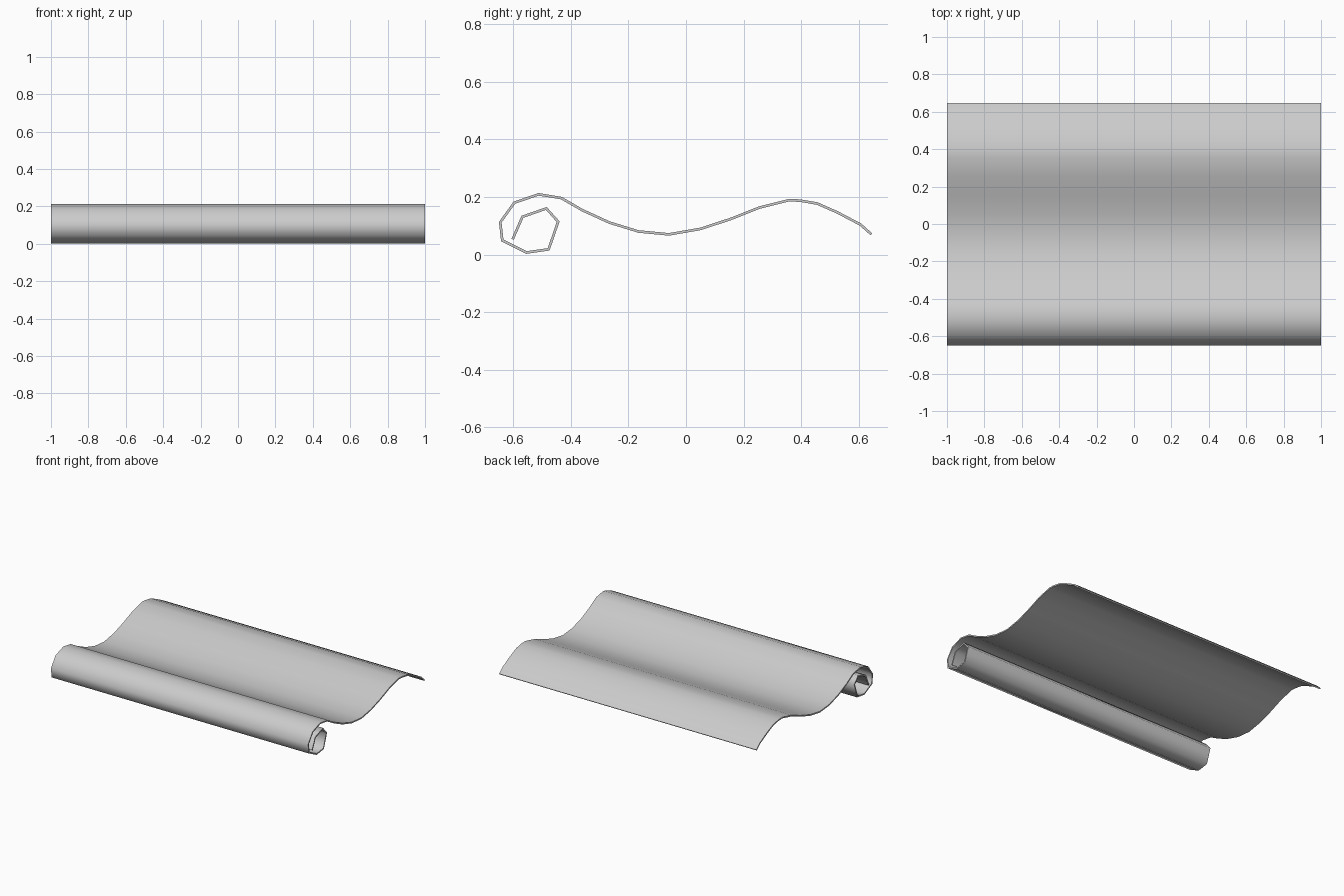
import bpy, bmesh, math

if "Cube" in bpy.data.objects:
    bpy.data.objects.remove(bpy.data.objects["Cube"])

# Side profile (y, z): from the inside of the roll out along the wavy sheet
profile = [(-.602, .053), (-.568, .131), (-.485, .16), (-.444, .114),
           (-.477, .018), (-.554, .007), (-.638, .049), (-.645, .112),
           (-.596, .18), (-.512, .209), (-.433, .196), (-.36, .154),
           (-.266, .111), (-.165, .08), (-.059, .07), (.05, .089),
           (.154, .123), (.255, .163), (.359, .189), (.397, .187),
           (.456, .177), (.526, .146), (.606, .104), (.644, .07)]

# Sweep the profile across the full width
bm = bmesh.new()
left = [bm.verts.new((-1, y, z)) for y, z in profile]
right = [bm.verts.new((1, y, z)) for y, z in profile]
for i in range(len(profile) - 1):
    bm.faces.new((left[i], right[i], right[i + 1], left[i + 1]))
mesh = bpy.data.meshes.new("rolled_sheet")
bm.to_mesh(mesh)
bm.free()
sheet = bpy.data.objects.new("rolled_sheet", mesh)
bpy.context.collection.objects.link(sheet)
bpy.context.view_layer.objects.active = sheet
sheet.select_set(True)

# Thin, even thickness
solid = sheet.modifiers.new("thickness", 'SOLIDIFY')
solid.thickness = 0.009
solid.offset = 0
solid.use_even_offset = True
bpy.ops.object.modifier_apply(modifier=solid.name)

# Smooth along the sheet, crisp at the cut edges
bpy.ops.object.shade_smooth_by_angle(angle=math.radians(75))
